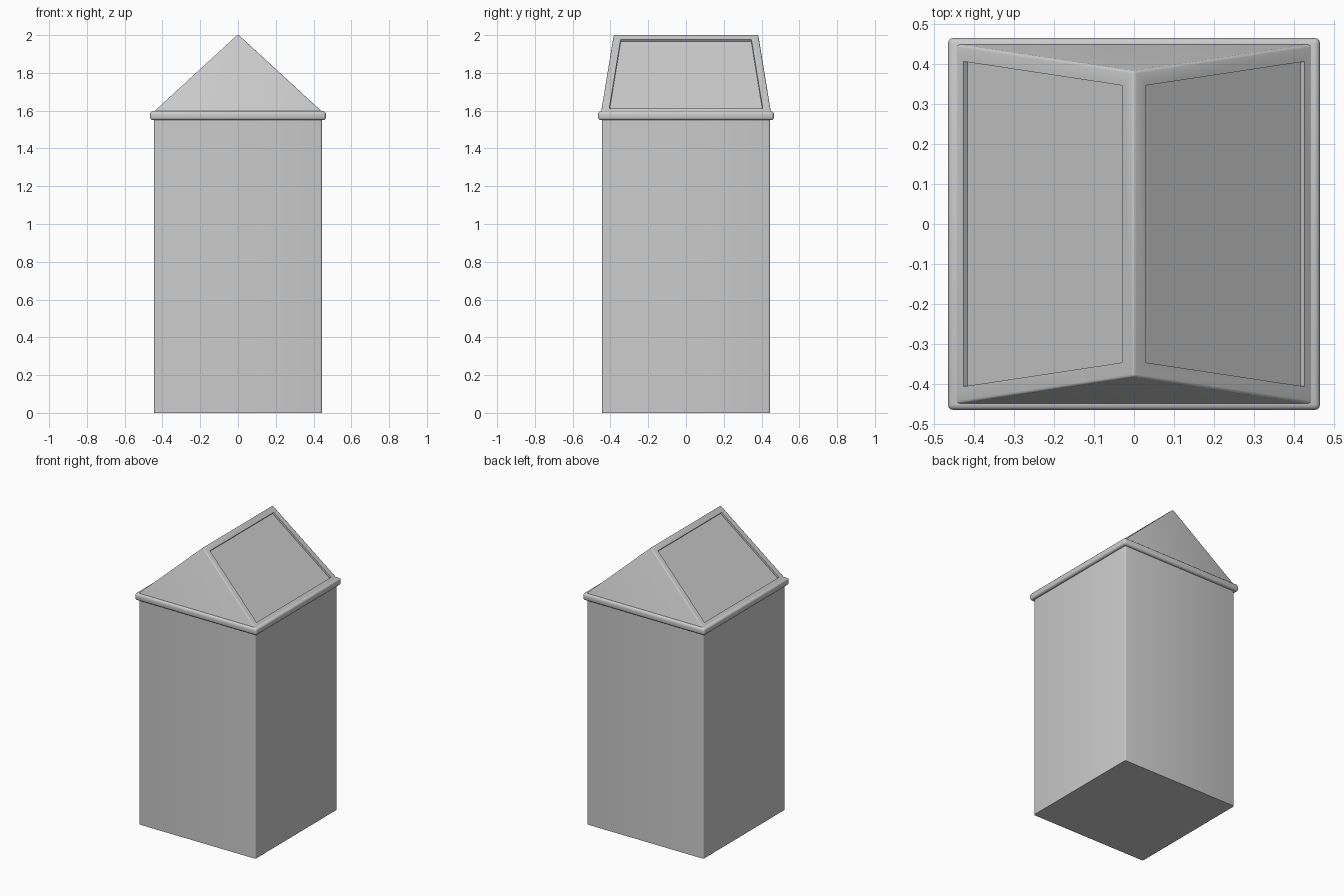
import bpy, bmesh

if "Cube" in bpy.data.objects:
    bpy.data.objects.remove(bpy.data.objects["Cube"])


def finish(name, bm):
    bmesh.ops.recalc_face_normals(bm, faces=bm.faces[:])
    me = bpy.data.meshes.new(name)
    bm.to_mesh(me)
    bm.free()
    ob = bpy.data.objects.new(name, me)
    bpy.context.collection.objects.link(ob)
    bpy.ops.object.select_all(action='DESELECT')
    ob.select_set(True)
    bpy.context.view_layer.objects.active = ob
    bpy.ops.object.shade_smooth_by_angle(angle=0.6)
    return ob


def box(name, half, z0, z1, radius, vertical_only):
    bm = bmesh.new()
    bmesh.ops.create_cube(bm, size=1)
    for v in bm.verts:
        v.co = (v.co.x * 2 * half, v.co.y * 2 * half, z0 + (v.co.z + 0.5) * (z1 - z0))
    edges = [e for e in bm.edges if not vertical_only
             or abs(e.verts[0].co.z - e.verts[1].co.z) > 0.01]
    bmesh.ops.bevel(bm, geom=edges, offset=radius, segments=3, profile=0.5, affect='EDGES')
    return finish(name, bm)


# Tall square bin and the rounded rim around its top
box("bin_body", 0.445, 0.0, 1.56, 0.01, True)
box("lid_rim", 0.465, 1.55, 1.597, 0.014, False)

# Hipped lid: square base rising to a ridge along y
bm = bmesh.new()
base_z, ridge_z, half, ridge = 1.59, 2.004, 0.45, 0.382
bottom = [bm.verts.new((x * half, y * half, base_z))
          for x, y in ((-1, -1), (1, -1), (1, 1), (-1, 1))]
front, back = [bm.verts.new((0, y, ridge_z)) for y in (-ridge, ridge)]
a, b, c, d = bottom
for face in ((d, c, b, a), (a, b, front), (c, d, back), (b, c, back, front), (d, a, front, back)):
    bm.faces.new(face)
bmesh.ops.recalc_face_normals(bm, faces=bm.faces[:])

# Soften the ridge and the hips
upper = [e for e in bm.edges if front in e.verts or back in e.verts]
bmesh.ops.bevel(bm, geom=upper, offset=0.007, segments=3, profile=0.5, affect='EDGES')

# Recessed flap panel on each large slope
bm.normal_update()
slopes = [f for f in bm.faces if abs(f.normal.x) > 0.5 and f.calc_area() > 0.2]
bmesh.ops.inset_individual(bm, faces=slopes, thickness=0.033, use_even_offset=True)
bmesh.ops.inset_individual(bm, faces=slopes, thickness=0.001, depth=-0.013, use_even_offset=True)
finish("swing_lid", bm)
